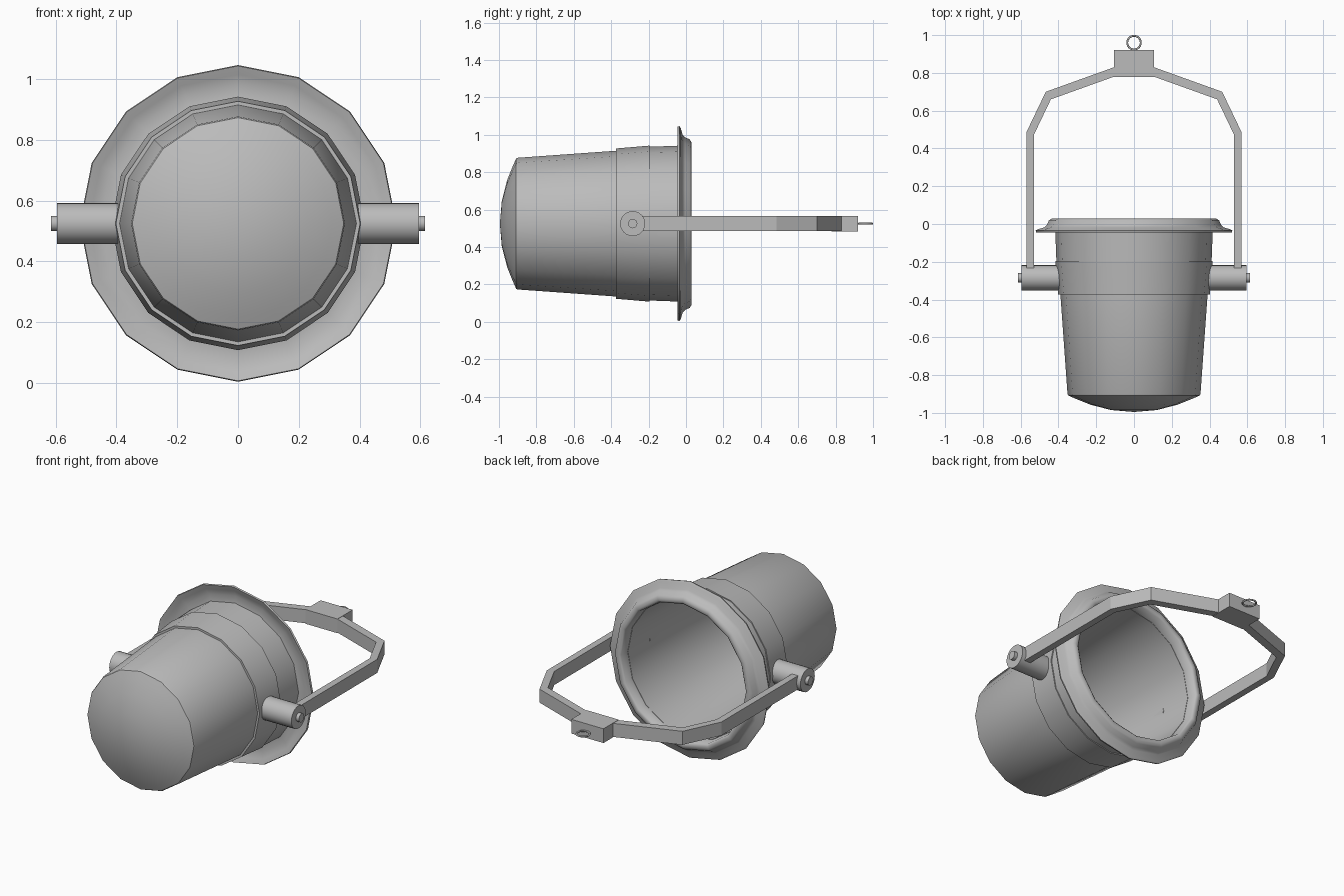
import bpy, bmesh, math
from mathutils import Matrix, Vector

if "Cube" in bpy.data.objects:
    bpy.data.objects.remove(bpy.data.objects["Cube"])

CZ = 0.525  # height of the bucket axis

steel = bpy.data.materials.new("steel grey")
steel.diffuse_color = (0.5, 0.5, 0.5, 1)
steel.use_nodes = True
steel.node_tree.nodes["Principled BSDF"].inputs["Base Color"].default_value = steel.diffuse_color


def finish(bm, name, smooth=None):
    bmesh.ops.recalc_face_normals(bm, faces=bm.faces)
    me = bpy.data.meshes.new(name)
    bm.to_mesh(me)
    bm.free()
    ob = bpy.data.objects.new(name, me)
    bpy.context.collection.objects.link(ob)
    me.materials.append(steel)
    if smooth:
        bpy.ops.object.select_all(action='DESELECT')
        ob.select_set(True)
        bpy.context.view_layer.objects.active = ob
        bpy.ops.object.shade_smooth_by_angle(angle=math.radians(smooth))
    return ob


def lathe(name, profile, closed=False, sides=16, smooth=35):
    """Revolve (radius, y) points about the bucket axis."""
    bm = bmesh.new()
    rings = []
    for r, y in profile:
        if r == 0:
            rings.append([bm.verts.new((0, y, CZ))] * sides)
        else:
            rings.append([bm.verts.new((r * math.sin(math.tau * i / sides), y,
                                        CZ + r * math.cos(math.tau * i / sides)))
                          for i in range(sides)])
    pairs = list(zip(rings, rings[1:]))
    if closed:
        pairs.append((rings[-1], rings[0]))
    for a, b in pairs:
        for i in range(sides):
            j = (i + 1) % sides
            bm.faces.new(list(dict.fromkeys((a[i], a[j], b[j], b[i]))))
    return finish(bm, name, smooth)


def cylinder(name, x0, x1, y, radius, sides=24):
    bm = bmesh.new()
    m = Matrix.Translation(((x0 + x1) / 2, y, CZ)) @ Matrix.Rotation(math.pi / 2, 4, 'Y')
    bmesh.ops.create_cone(bm, cap_ends=True, segments=sides, radius1=radius,
                          radius2=radius, depth=abs(x1 - x0), matrix=m)
    return finish(bm, name, 35)


def plate(name, outline, half):
    """Extrude an xy outline to a slab centred on the axis height."""
    bm = bmesh.new()
    f = bm.faces.new([bm.verts.new((x, y, CZ - half)) for x, y in outline])
    ext = bmesh.ops.extrude_face_region(bm, geom=[f])
    bmesh.ops.translate(bm, vec=(0, 0, 2 * half),
                        verts=[v for v in ext['geom'] if isinstance(v, bmesh.types.BMVert)])
    return finish(bm, name)


# Tapered shell with domed base, hollow inside
lathe("bucket_shell", [
    (0, -0.995), (0.12, -0.985), (0.23, -0.957), (0.31, -0.925), (0.348, -0.908),
    (0.352, -0.90), (0.39, -0.37), (0.412, -0.03), (0.40, -0.03), (0.385, -0.37),
    (0.345, -0.895), (0.30, -0.92), (0.22, -0.95), (0.11, -0.978), (0, -0.987)])

# Reinforcing band around the upper body
lathe("body_band", [(0.388, -0.373), (0.402, -0.373), (0.417, -0.195), (0.395, -0.195)],
      closed=True)
lathe("neck_band", [(0.395, -0.195), (0.411, -0.195), (0.417, -0.03), (0.40, -0.03)],
      closed=True)

# Flared rim with a stepped front
lathe("flared_rim", [
    (0.411, -0.03), (0.455, -0.02), (0.49, -0.035), (0.518, -0.045), (0.521, -0.035),
    (0.51, -0.028), (0.475, -0.018), (0.462, -0.005), (0.45, 0.02), (0.437, 0.028),
    (0.42, 0.03), (0.408, 0.022), (0.402, -0.03)], closed=True, smooth=60)

# Pivots and handle arms on both sides
arm = [(0.53, -0.338), (0.57, -0.338), (0.57, 0.485), (0.467, 0.70), (0.10, 0.832),
       (0.10, 0.782), (0.44, 0.66), (0.53, 0.472)]
for side, s in (("left", -1), ("right", 1)):
    cylinder(side + "_pivot", s * 0.388, s * 0.595, -0.285, 0.067)
    cylinder(side + "_pivot_pin", s * 0.59, s * 0.615, -0.285, 0.025, 16)
    plate(side + "_handle_arm", [(s * x, y) for x, y in arm], 0.04)

# Centre block and hanging ring
plate("handle_block", [(-0.105, 0.778), (0.105, 0.778), (0.105, 0.92), (-0.105, 0.92)], 0.042)
bpy.ops.mesh.primitive_torus_add(location=(0, 0.96, CZ), major_radius=0.036, minor_radius=0.005,
                                 major_segments=24, minor_segments=8)
ring = bpy.context.object
ring.name = "hanging_ring"
ring.data.materials.append(steel)
bpy.ops.object.shade_smooth_by_angle(angle=math.radians(60))
